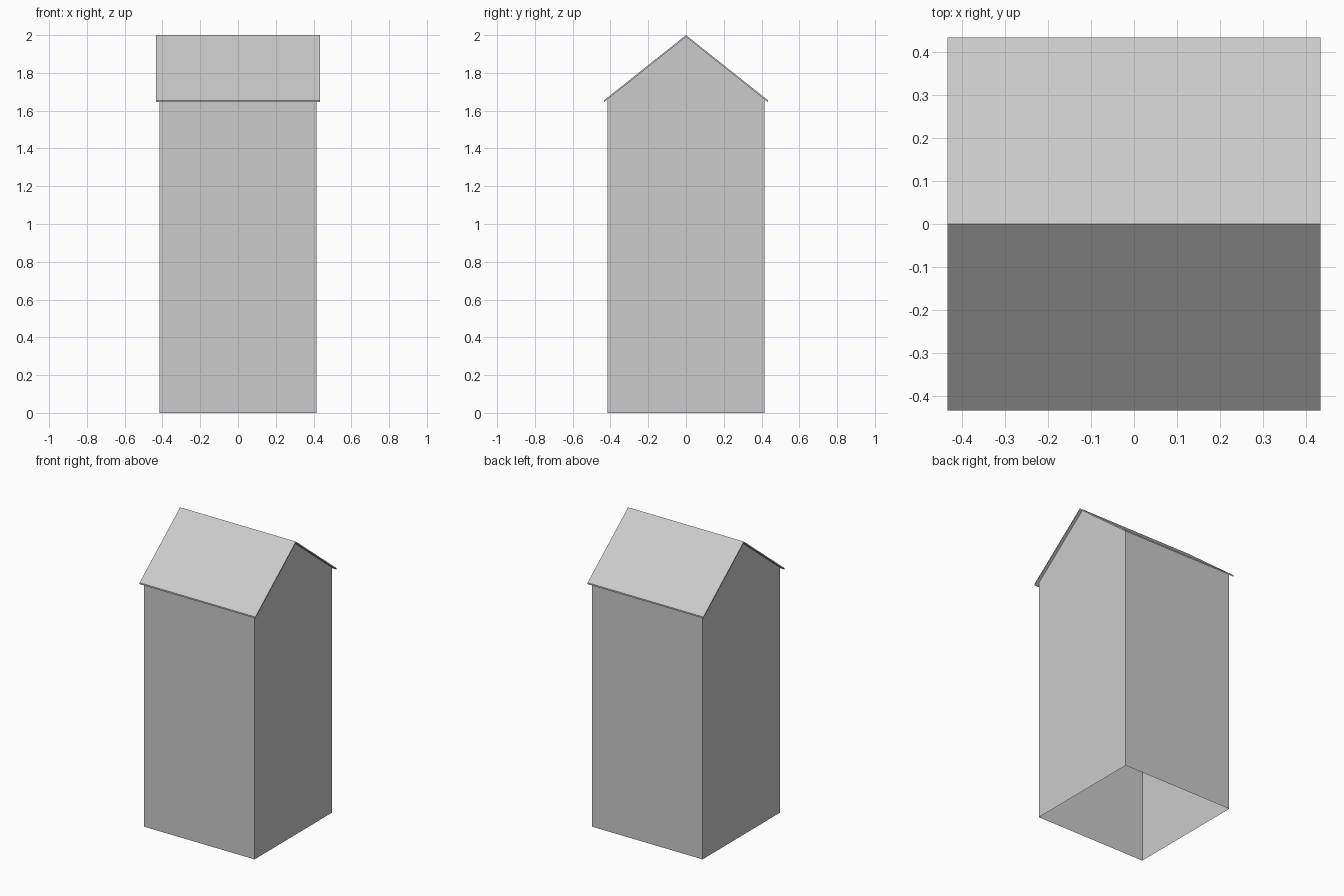
import bpy, bmesh

if "Cube" in bpy.data.objects:
    bpy.data.objects.remove(bpy.data.objects["Cube"])

def extrude_profile(name, pts, half, skip=()):
    """Sweep a closed (y, z) profile along x; skip lists side edges left open."""
    bm = bmesh.new()
    a, b = [[bm.verts.new((x, y, z)) for y, z in pts] for x in (-half, half)]
    n = len(pts)
    bm.faces.new(a[::-1])
    bm.faces.new(b)
    for i in range(n):
        if i not in skip:
            j = (i + 1) % n
            bm.faces.new((a[i], a[j], b[j], b[i]))
    bmesh.ops.recalc_face_normals(bm, faces=bm.faces[:])
    mesh = bpy.data.meshes.new(name)
    bm.to_mesh(mesh)
    bm.free()
    ob = bpy.data.objects.new(name, mesh)
    bpy.context.collection.objects.link(ob)
    return ob

W = 0.415                     # half width of the walls
R = 0.434                     # half width of the roof
RIDGE, EAVE, T = 2.0, 1.655, 0.01
slope = (RIDGE - EAVE) / R
wall_top = RIDGE - T - slope * W

# Four thin walls with gabled ends, open underneath and under the roof
extrude_profile("walls", [(-W, 0), (W, 0), (W, wall_top), (0, RIDGE - T), (-W, wall_top)],
                W, skip=(0, 2, 3))

# Thin folded roof overhanging the walls on every side
extrude_profile("roof", [(-R, EAVE - T), (0, RIDGE - T), (R, EAVE - T),
                         (R, EAVE), (0, RIDGE), (-R, EAVE)], R)
